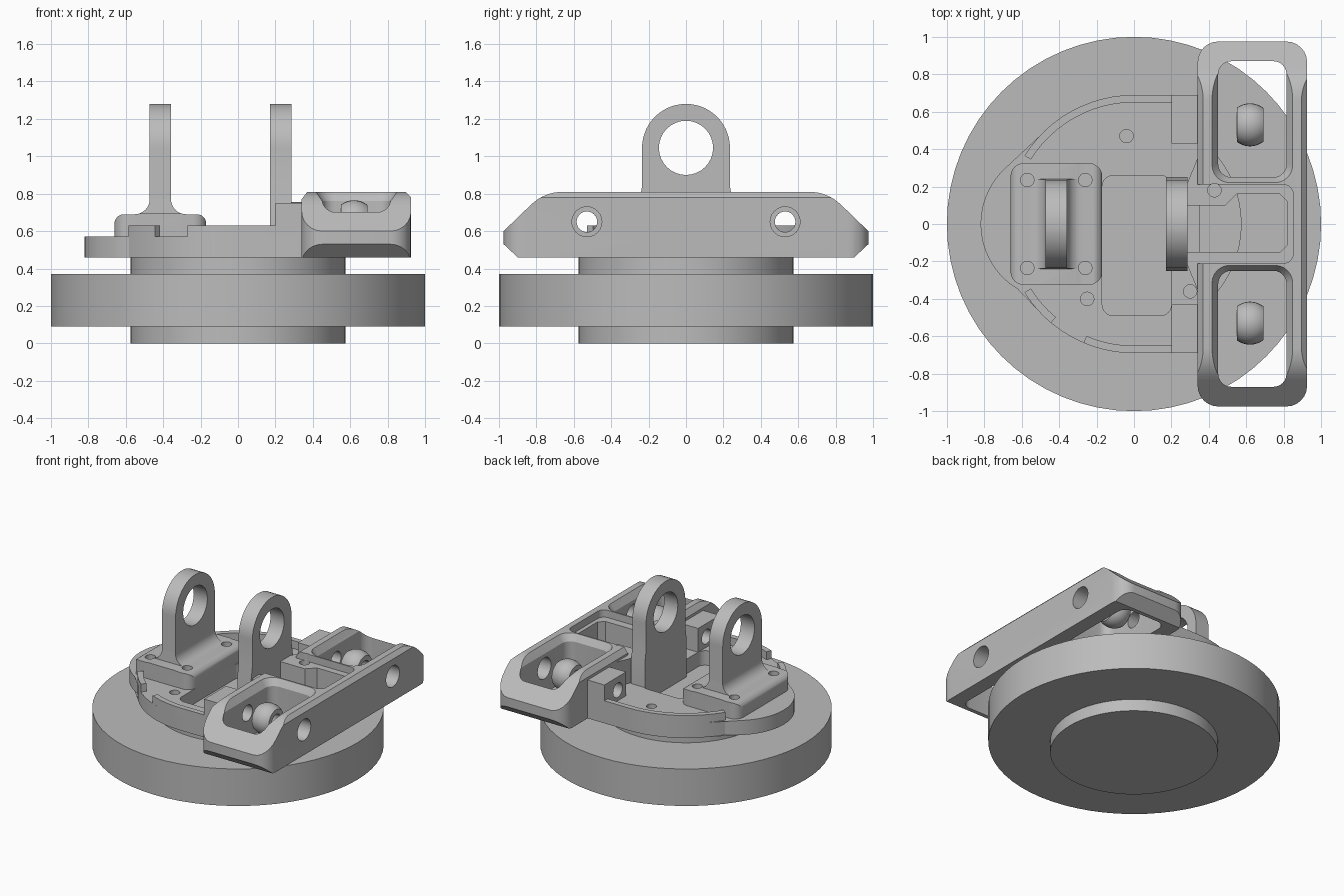
import bpy, bmesh
from math import sin, cos, pi, radians
from mathutils import Vector

cube = bpy.data.objects.get("Cube")
if cube:
    bpy.data.objects.remove(cube)

grey = bpy.data.materials.new("machined_grey")
grey.use_nodes = True
colour = (0.5, 0.5, 0.5, 1)
grey.diffuse_color = colour
grey.node_tree.nodes["Principled BSDF"].inputs["Base Color"].default_value = colour


def place(axis, u, v, w):
    return {"x": (w, u, v), "y": (u, w, v), "z": (u, v, w)}[axis]


def loft(name, axis, pts_a, a, pts_b, b):
    """Solid between two matching outlines at a and b along an axis."""
    bm = bmesh.new()
    low = [bm.verts.new(place(axis, u, v, a)) for u, v in pts_a]
    high = [bm.verts.new(place(axis, u, v, b)) for u, v in pts_b]
    n = len(low)
    bm.faces.new(low)
    bm.faces.new(high[::-1])
    for i in range(n):
        j = (i + 1) % n
        bm.faces.new((low[i], low[j], high[j], high[i]))
    bmesh.ops.recalc_face_normals(bm, faces=bm.faces)
    mesh = bpy.data.meshes.new(name)
    bm.to_mesh(mesh)
    bm.free()
    mesh.materials.append(grey)
    obj = bpy.data.objects.new(name, mesh)
    bpy.context.collection.objects.link(obj)
    return obj


def prism(name, axis, pts, a, b):
    return loft(name, axis, pts, a, pts, b)


def arc(cx, cy, r, start, end, n=12):
    angles = [radians(start + (end - start) * i / n) for i in range(n + 1)]
    return [(cx + r * cos(t), cy + r * sin(t)) for t in angles]


def circle(cx, cy, r, n=24):
    return arc(cx, cy, r, 0, 360, n)[:-1]


def rounded(x0, x1, y0, y1, r, n=6):
    return (arc(x1 - r, y1 - r, r, 0, 90, n) + arc(x0 + r, y1 - r, r, 90, 180, n)
            + arc(x0 + r, y0 + r, r, 180, 270, n) + arc(x1 - r, y0 + r, r, 270, 360, n))


def box(x0, x1, y0, y1):
    return [(x0, y0), (x1, y0), (x1, y1), (x0, y1)]


def combine(obj, tool, operation="DIFFERENCE"):
    mod = obj.modifiers.new("cut", "BOOLEAN")
    mod.operation, mod.object, mod.solver = operation, tool, "EXACT"
    bpy.context.view_layer.objects.active = obj
    bpy.ops.object.modifier_apply(modifier=mod.name)
    bpy.data.objects.remove(tool)


def mirrored(half):
    """Complete an outline given its positive first-coordinate half, bottom to top."""
    return half + [(-u, v) for u, v in reversed(half)]


# Round base and its hub
prism("base_disc", "z", circle(0, 0, 1, 64), 0.09, 0.37)
prism("base_hub", "z", circle(0, 0, 0.575, 64), 0, 0.46)

# Mounting plate with a rounded nose and a sunken pocket
outline = (arc(0, 0, 0.69, 90, 148) + arc(-0.415, 0, 0.405, 114, 246, 20)
           + arc(0, 0, 0.69, 212, 270) + [(0.35, -0.69), (0.35, 0.69)])
plate = prism("mounting_plate", "z", outline, 0.46, 0.57)
combine(plate, prism("pocket", "z", rounded(-0.17, 0.2, -0.49, 0.26, 0.06), 0.4, 0.7))
for x, y in ((-0.04, 0.47), (-0.25, -0.4), (0.3, -0.36)):
    combine(plate, prism("screw_hole", "z", circle(x, y, 0.036, 16), 0.5, 0.7))

# Raised lips along the plate edge
for name, start, end in (("back", 90, 148), ("front", 247, 270), ("front_corner", 212, 230)):
    outer, inner = arc(0, 0, 0.69, start, end), arc(0, 0, 0.65, start, end)
    if start == 90:
        outer, inner = [(0.2, 0.69)] + outer, [(0.2, 0.65)] + inner
    if end == 270:
        outer, inner = outer + [(0.2, -0.69)], inner + [(0.2, -0.65)]
    prism(name + "_lip", "z", outer + inner[::-1], 0.57, 0.63)

# Drilled blocks tying the plate to the crossbar
for name, s in (("back", 1), ("front", -1)):
    block = prism(name + "_drilled_block", "z",
                  box(0.2, 0.35, *sorted((0.43 * s, 0.69 * s))), 0.46, 0.75)
    combine(block, prism("bore", "x", circle(0.53 * s, 0.65, 0.055), 0.1, 0.5))


# Outline of an upright eye, with an optional wide foot
def eye(foot):
    return mirrored(foot + arc(0, 1.045, 0.235, 0, 90, 14)[:-1]) [:]


# Inner eye lug rising from the pocket
lug = prism("inner_lug", "x", eye([(0.25, 0.46), (0.25, 0.75), (0.235, 0.84)]), 0.17, 0.285)
combine(lug, prism("eye_hole", "x", circle(0, 1.045, 0.145, 32), 0, 0.5))

# Outer eye bracket: filleted upright on a rounded bolted pad
section = mirrored([(0.245, 0.57), (0.245, 0.64)] + arc(0.195, 0.64, 0.05, 0, 90, 6)
                   + arc(0.137, 0.77, 0.08, 270, 180, 8) + [(0.057, 1.3)])
bracket = prism("outer_bracket", "y", [(u - 0.415, v) for u, v in section], -0.325, 0.325)
side = eye([(0.4, 0.5), (0.4, 0.693), (0.24, 0.693), (0.235, 0.78)])
combine(bracket, prism("side_shape", "x", side, -0.8, 0), "INTERSECT")
combine(bracket, prism("pad_shape", "z", rounded(-0.66, -0.17, -0.325, 0.325, 0.07), 0.5, 1.4),
        "INTERSECT")
combine(bracket, prism("eye_hole", "x", circle(0, 1.045, 0.145, 32), -0.8, 0))
for x in (-0.57, -0.26):
    for y in (-0.235, 0.235):
        combine(bracket, prism("bolt_hole", "z", circle(x, y, 0.036, 16), 0.64, 0.8))

# Crossbar: plan, side and end shapes intersected
side = mirrored([(0.9, 0.46), (0.975, 0.53), (0.975, 0.6), (0.83, 0.74)]
                + arc(0.66, 0.57, 0.24, 45, 90, 8))
bar = prism("crossbar", "x", side, 0.2, 1.1)
combine(bar, prism("plan_shape", "z", rounded(0.34, 0.925, -0.975, 0.975, 0.11), 0.3, 1),
        "INTERSECT")
end = [(0.3, 0.4), (0.925, 0.4), (0.925, 0.78), (0.895, 0.81), (0.895, 0.9),
       (0.37, 0.9), (0.37, 0.81), (0.34, 0.77), (0.3, 0.77)]
combine(bar, prism("end_shape", "y", end, -1.1, 1.1), "INTERSECT")

# Lower central web of the crossbar, with its opening
combine(bar, prism("web_recess", "z", rounded(0.2, 0.85, -0.21, 0.21, 0.05), 0.755, 1))
web = [(0.285, -0.22), (0.36, -0.4), (0.4, -0.4), (0.4, 0.4), (0.36, 0.4), (0.285, 0.22)]
combine(bar, prism("web", "z", web, 0.46, 0.755), "UNION")
opening = [(0.25, -0.15), (0.78, -0.15), (0.82, -0.11), (0.82, 0.12), (0.78, 0.16),
           (0.55, 0.16), (0.49, 0.1), (0.25, 0.1)]
combine(bar, prism("web_opening", "z", opening, 0.4, 1))
combine(bar, prism("screw_hole", "z", circle(0.43, 0.18, 0.036, 16), 0.66, 0.9))

for s in (-1, 1):
    # Windows with chamfered rims, and cross bores
    y0, y1 = sorted((0.25 * s, 0.87 * s))
    narrow = rounded(0.45, 0.815, y0, y1, 0.07)
    wide = rounded(0.41, 0.855, y0 - 0.035, y1 + 0.035, 0.1)
    combine(bar, prism("window", "z", narrow, 0.4, 1))
    combine(bar, loft("rim_chamfer", "z", narrow, 0.76, wide, 0.82))
    combine(bar, prism("outer_bore", "x", circle(0.53 * s, 0.65, 0.08), 0.7, 1.1))
    combine(bar, prism("inner_bore", "x", circle(0.53 * s, 0.65, 0.06), 0.2, 0.6))

    # Bored ball: truncated sphere profile spun about the x axis
    bm = bmesh.new()
    profile = arc(0, 0, 0.115, 52, 128, 10) + [(-0.071, 0.055), (0.071, 0.055)]
    ring = [bm.verts.new((u, v, 0)) for u, v in profile]
    edges = [bm.edges.new((ring[i], ring[i - 1])) for i in range(len(ring))]
    bmesh.ops.spin(bm, geom=ring + edges, cent=(0, 0, 0), axis=(1, 0, 0),
                   angle=2 * pi, steps=28, use_merge=True)
    bmesh.ops.remove_doubles(bm, verts=bm.verts, dist=0.0005)
    bmesh.ops.translate(bm, verts=bm.verts, vec=Vector((0.62, 0.53 * s, 0.65)))
    bmesh.ops.recalc_face_normals(bm, faces=bm.faces)
    mesh = bpy.data.meshes.new("ball")
    bm.to_mesh(mesh)
    bm.free()
    mesh.materials.append(grey)
    ball = bpy.data.objects.new("back_ball" if s > 0 else "front_ball", mesh)
    bpy.context.collection.objects.link(ball)

# Smooth curved faces, keep edges crisp
for obj in bpy.context.collection.objects:
    if obj.type == "MESH" and obj.data.materials and obj.data.materials[0] == grey:
        bpy.ops.object.select_all(action="DESELECT")
        obj.select_set(True)
        bpy.context.view_layer.objects.active = obj
        bpy.ops.object.shade_smooth_by_angle(angle=radians(30))
